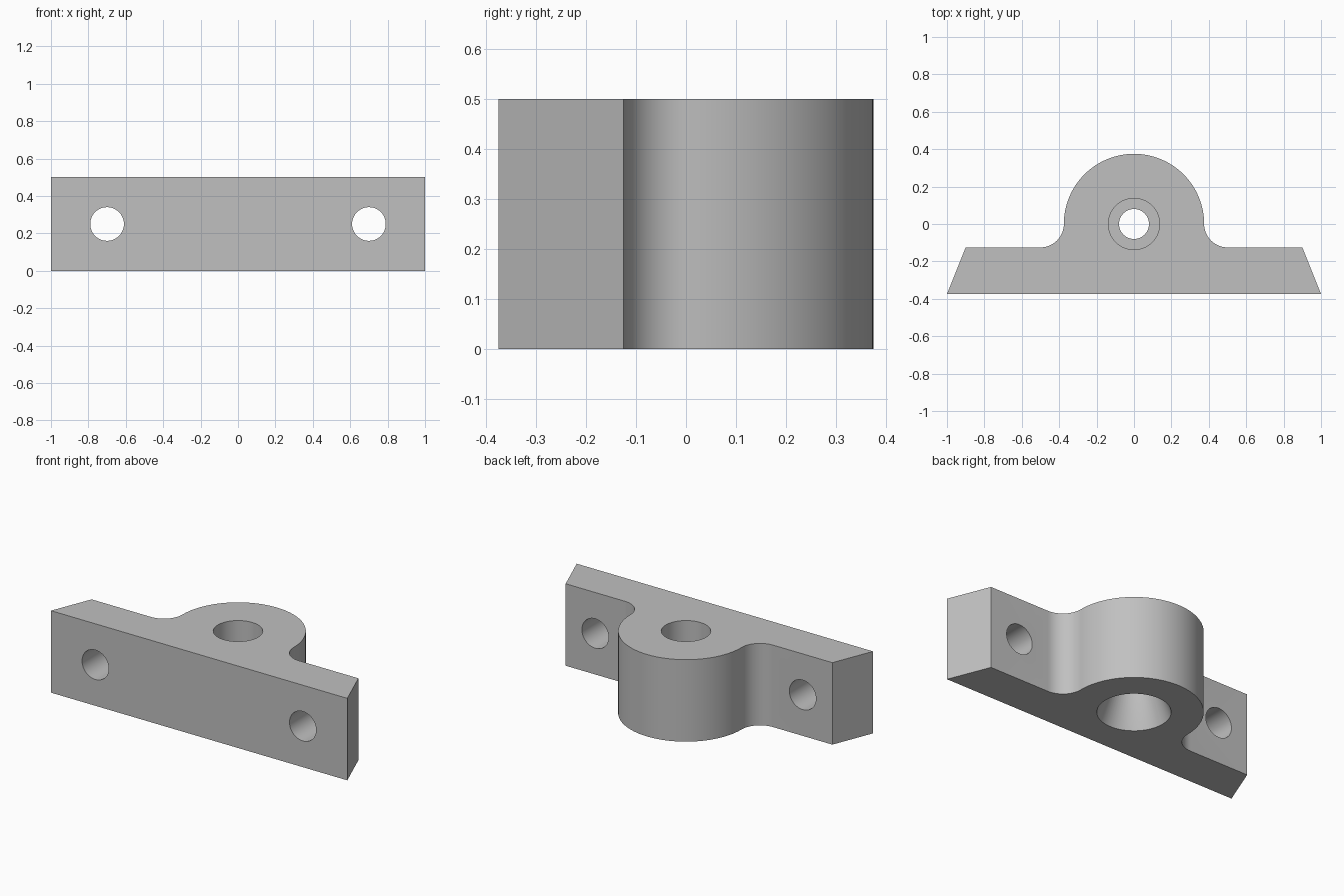
import bpy, bmesh
from math import sin, cos, pi, radians

cube = bpy.data.objects.get("Cube")
if cube:
    bpy.data.objects.remove(cube, do_unlink=True)

HEIGHT = 0.5
HALF_DEPTH = 0.375
BOSS_R = 0.375
FILLET_R = 0.125

grey = bpy.data.materials.new("plain grey")
grey.use_nodes = True
colour = (0.53, 0.53, 0.53, 1)
grey.diffuse_color = colour
grey.node_tree.nodes["Principled BSDF"].inputs["Base Color"].default_value = colour


def make_object(name, bm):
    bmesh.ops.recalc_face_normals(bm, faces=bm.faces)
    mesh = bpy.data.meshes.new(name)
    bm.to_mesh(mesh)
    bm.free()
    mesh.materials.append(grey)
    obj = bpy.data.objects.new(name, mesh)
    bpy.context.collection.objects.link(obj)
    return obj


def arc(cx, cy, r, start, end, steps):
    angles = [radians(start + (end - start) * i / steps) for i in range(steps + 1)]
    return [(cx + r * cos(a), cy + r * sin(a)) for a in angles]


def extrude_outline(name, points, height):
    bm = bmesh.new()
    face = bm.faces.new([bm.verts.new((x, y, 0)) for x, y in points])
    top = bmesh.ops.extrude_face_region(bm, geom=[face])["geom"]
    moved = [v for v in top if isinstance(v, bmesh.types.BMVert)]
    bmesh.ops.translate(bm, verts=moved, vec=(0, 0, height))
    return make_object(name, bm)


def lathe(name, profile, segments=64):
    """Closed solid of revolution about z from (radius, z) pairs."""
    bm = bmesh.new()
    rings = [[bm.verts.new((r * cos(2 * pi * i / segments), r * sin(2 * pi * i / segments), z))
              for i in range(segments)] for r, z in profile]
    for low, high in zip(rings, rings[1:]):
        for i in range(segments):
            j = (i + 1) % segments
            bm.faces.new((low[i], low[j], high[j], high[i]))
    bm.faces.new(rings[0])
    bm.faces.new(rings[-1])
    return make_object(name, bm)


# Bracket outline: tapered base, concave fillets and round boss
half = [(1.0, -HALF_DEPTH), (0.9, -FILLET_R)]
half += arc(BOSS_R + FILLET_R, 0, FILLET_R, 270, 180, 16)
half += arc(0, 0, BOSS_R, 0, 90, 32)[1:]
outline = half + [(-x, y) for x, y in reversed(half[:-1])]
bracket = extrude_outline("mounting_bracket", outline, HEIGHT)

# Centre bore: flared from below, narrow throat, counterbore on top
cutters = [lathe("centre_bore_cutter", [
    (0.204, -0.01), (0.08, 0.31), (0.08, 0.34), (0.137, 0.34), (0.137, 0.6)])]

# Bolt holes through the base
for side, x in (("left", 0.7), ("right", -0.7)):
    hole = lathe(side + "_bolt_hole_cutter", [(0.09, -0.5), (0.09, 0.5)], 48)
    hole.rotation_euler = (pi / 2, 0, 0)
    hole.location = (x, 0, HEIGHT / 2)
    cutters.append(hole)

for cutter in cutters:
    cutter.hide_render = True
    mod = bracket.modifiers.new(cutter.name, "BOOLEAN")
    mod.operation = "DIFFERENCE"
    mod.solver = "EXACT"
    mod.object = cutter

bpy.ops.object.select_all(action="DESELECT")
bpy.context.view_layer.objects.active = bracket
bracket.select_set(True)
for mod in list(bracket.modifiers):
    bpy.ops.object.modifier_apply(modifier=mod.name)
for cutter in cutters:
    bpy.data.objects.remove(cutter, do_unlink=True)

bpy.ops.object.shade_smooth_by_angle(angle=radians(30))
